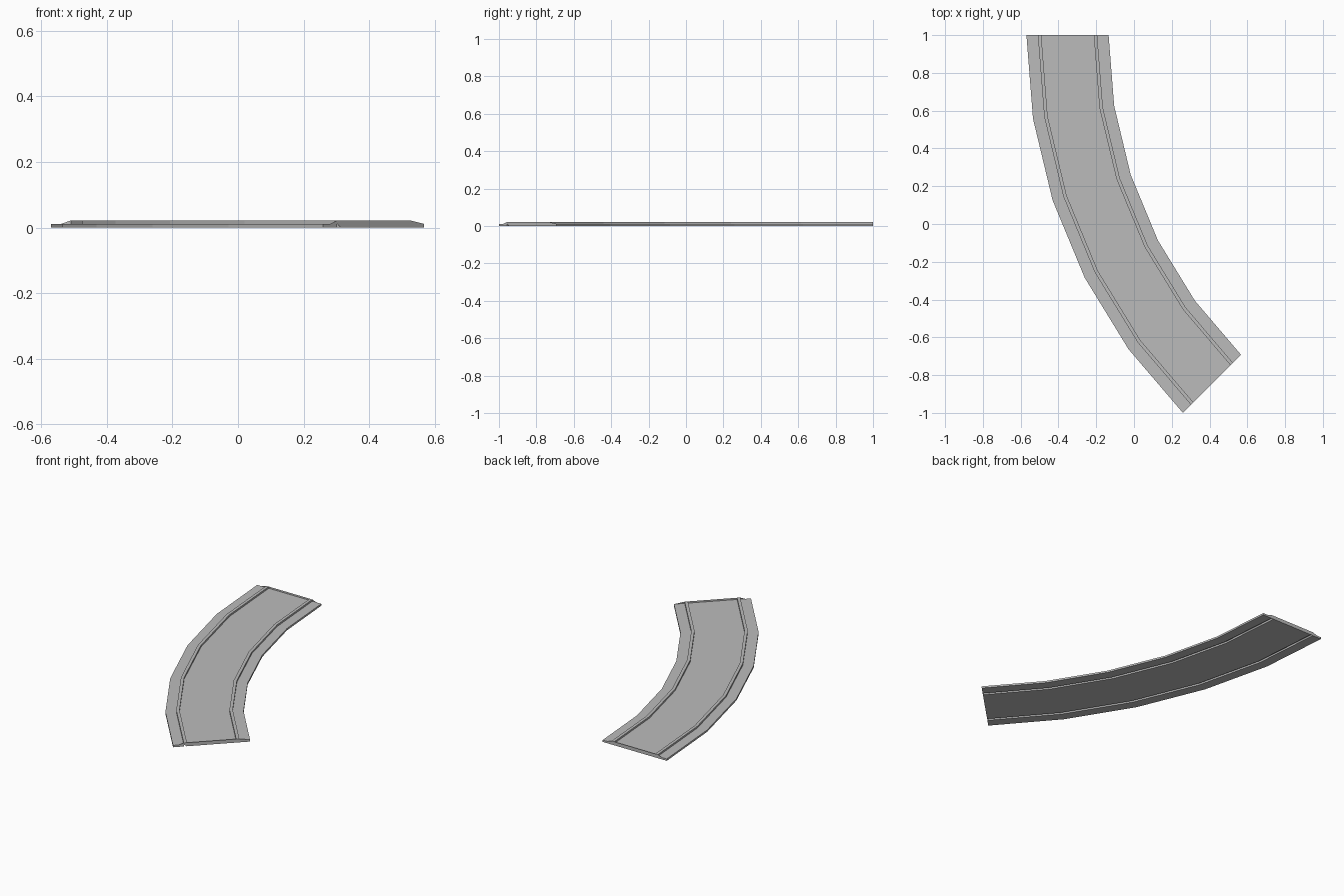
import bpy
import bmesh
from math import cos, sin, radians

cube = bpy.data.objects.get("Cube")
if cube:
    bpy.data.objects.remove(cube, do_unlink=True)

# Curve layout: a 45 degree bend in five straight facets
CENTRE_X, CENTRE_Y = 2.2585, 1.0
MID_RADIUS = 2.6105
SEGMENTS, BEND = 5, 45

# Cross-section sizes
HALF_WIDTH = 0.2175
RAIL_OUTER, RAIL_INNER = 0.157, 0.139
DECK_TOP, RAIL_TOP = 0.0115, 0.022
GROOVE_TOP, WALL = 0.0105, 0.001

grey = bpy.data.materials.new("light_grey")
grey.use_nodes = True
colour = (0.5, 0.5, 0.5, 1)
grey.diffuse_color = colour
grey.node_tree.nodes["Principled BSDF"].inputs["Base Color"].default_value = colour


def mirrored(half):
    """Complete a cross-section from its outer half."""
    return half + [(-r, z) for r, z in reversed(half)]


def sweep(name, profile):
    """Sweep a closed (radial offset, height) profile around the bend."""
    bm = bmesh.new()
    rings = []
    for i in range(SEGMENTS + 1):
        a = radians(BEND * i / SEGMENTS)
        rings.append([bm.verts.new((CENTRE_X - (MID_RADIUS + r) * cos(a),
                                    CENTRE_Y - (MID_RADIUS + r) * sin(a), z))
                      for r, z in profile])
    n = len(profile)
    for a, b in zip(rings, rings[1:]):
        for j in range(n):
            k = (j + 1) % n
            bm.faces.new((a[j], a[k], b[k], b[j]))
    caps = [bm.faces.new(rings[0]), bm.faces.new(rings[-1])]
    bmesh.ops.triangulate(bm, faces=caps)
    bmesh.ops.recalc_face_normals(bm, faces=bm.faces)
    mesh = bpy.data.meshes.new(name)
    bm.to_mesh(mesh)
    bm.free()
    mesh.materials.append(grey)
    obj = bpy.data.objects.new(name, mesh)
    bpy.context.collection.objects.link(obj)
    return obj


# Deck with two raised rails on top and matching grooves underneath
top = mirrored([(HALF_WIDTH, DECK_TOP), (RAIL_OUTER, DECK_TOP),
                (RAIL_OUTER, RAIL_TOP), (RAIL_INNER, RAIL_TOP),
                (RAIL_INNER, DECK_TOP)])
underside = mirrored([(HALF_WIDTH, 0), (RAIL_OUTER - WALL, 0),
                      (RAIL_OUTER - WALL, GROOVE_TOP),
                      (RAIL_INNER + WALL, GROOVE_TOP),
                      (RAIL_INNER + WALL, 0)])
sweep("curved_track", top + underside[::-1])
